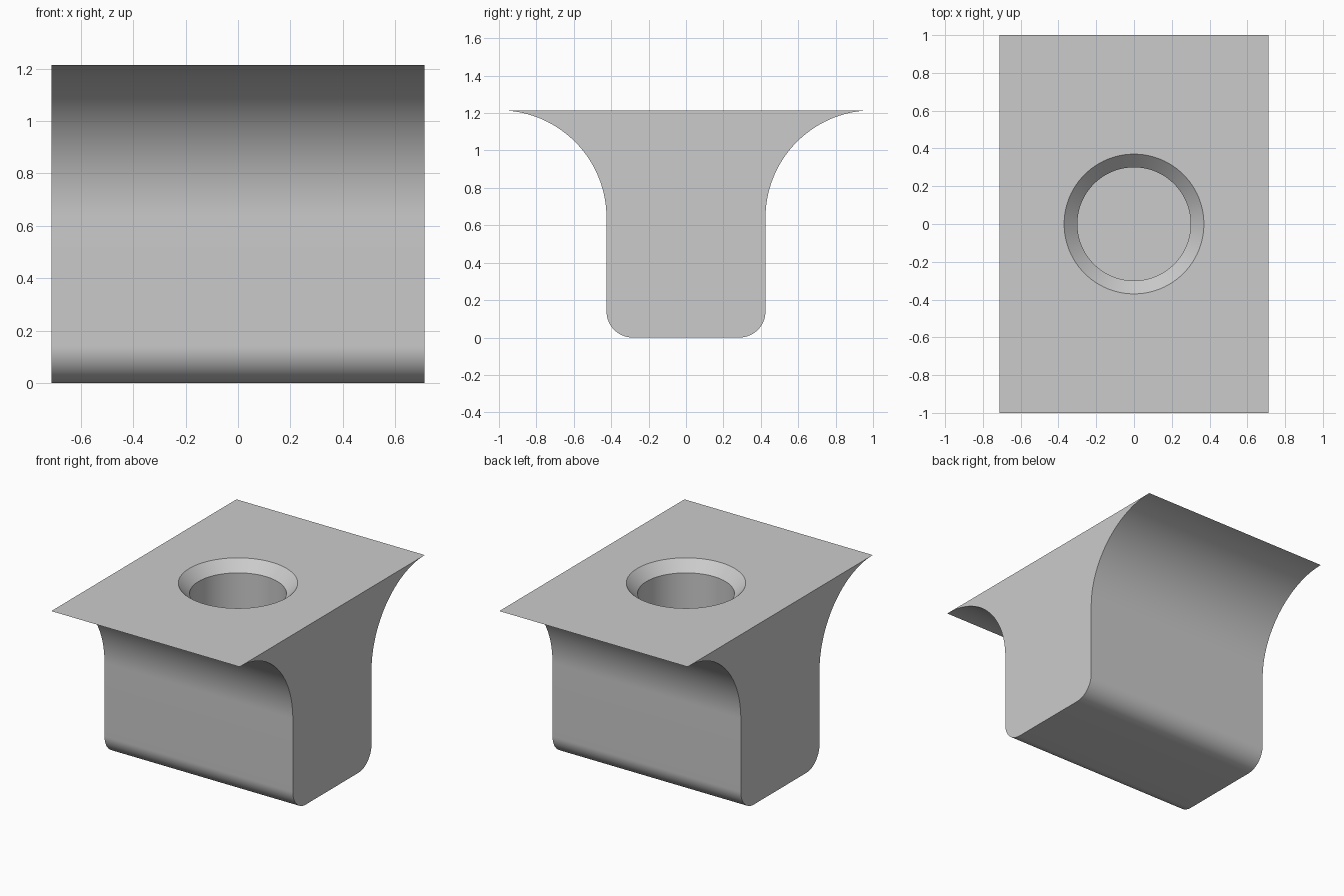
import bpy, bmesh
from math import sin, cos, pi

HALF_X, HALF_Y, TOP = 0.712, 1.0, 1.215   # overall extents
STEM = 0.425                              # half thickness of the stem
FLARE = HALF_Y - STEM                     # radius of the concave flare
FILLET = 0.14                             # radius of the bottom rounding
BORE, CHAMFER, FLOOR = 0.30, 0.07, 0.55   # blind hole

old = bpy.data.objects.get("Cube")
if old:
    bpy.data.objects.remove(old, do_unlink=True)

grey = bpy.data.materials.new("light grey")
grey.use_nodes = True
grey.diffuse_color = (0.6, 0.6, 0.6, 1)
grey.node_tree.nodes["Principled BSDF"].inputs["Base Color"].default_value = (0.6, 0.6, 0.6, 1)


def arc(cy, cz, r, start, end, n):
    angles = [start + (end - start) * i / n for i in range(n + 1)]
    return [(cy + r * cos(a), cz + r * sin(a)) for a in angles]


def finish(bm, name):
    bmesh.ops.recalc_face_normals(bm, faces=bm.faces)
    mesh = bpy.data.meshes.new(name)
    bm.to_mesh(mesh)
    bm.free()
    mesh.materials.append(grey)
    ob = bpy.data.objects.new(name, mesh)
    bpy.context.collection.objects.link(ob)
    return ob


# Flared block: one half profile, mirrored, extruded along x
half = arc(STEM - FILLET, FILLET, FILLET, -pi / 2, 0, 16)
half += arc(HALF_Y, TOP - FLARE, FLARE, pi, pi / 2, 40)
profile = half + [(-y, z) for y, z in reversed(half)]
bm = bmesh.new()
face = bm.faces.new([bm.verts.new((-HALF_X, y, z)) for y, z in profile])
side = bmesh.ops.extrude_face_region(bm, geom=[face])["geom"]
bmesh.ops.translate(bm, vec=(2 * HALF_X, 0, 0),
                    verts=[v for v in side if isinstance(v, bmesh.types.BMVert)])
block = finish(bm, "flared_block")

# Chamfered hole cutter: stacked rings
bm = bmesh.new()
N = 96
extra = 0.05
rings = []
for r, z in [(BORE, FLOOR), (BORE, TOP - CHAMFER), (BORE + CHAMFER + extra, TOP + extra)]:
    rings.append([bm.verts.new((r * cos(2 * pi * i / N), r * sin(2 * pi * i / N), z))
                  for i in range(N)])
for low, high in zip(rings, rings[1:]):
    for i in range(N):
        j = (i + 1) % N
        bm.faces.new((low[i], low[j], high[j], high[i]))
bm.faces.new(rings[0])
bm.faces.new(rings[-1])
cutter = finish(bm, "hole_cutter")
cutter.hide_render = True

# Cut the hole and shade smooth with sharp edges kept
cut = block.modifiers.new("hole", 'BOOLEAN')
cut.operation = 'DIFFERENCE'
cut.solver = 'EXACT'
cut.object = cutter
bpy.ops.object.select_all(action='DESELECT')
block.select_set(True)
bpy.context.view_layer.objects.active = block
bpy.ops.object.modifier_apply(modifier=cut.name)
bpy.data.objects.remove(cutter, do_unlink=True)
bpy.ops.object.shade_smooth_by_angle(angle=pi / 6)
